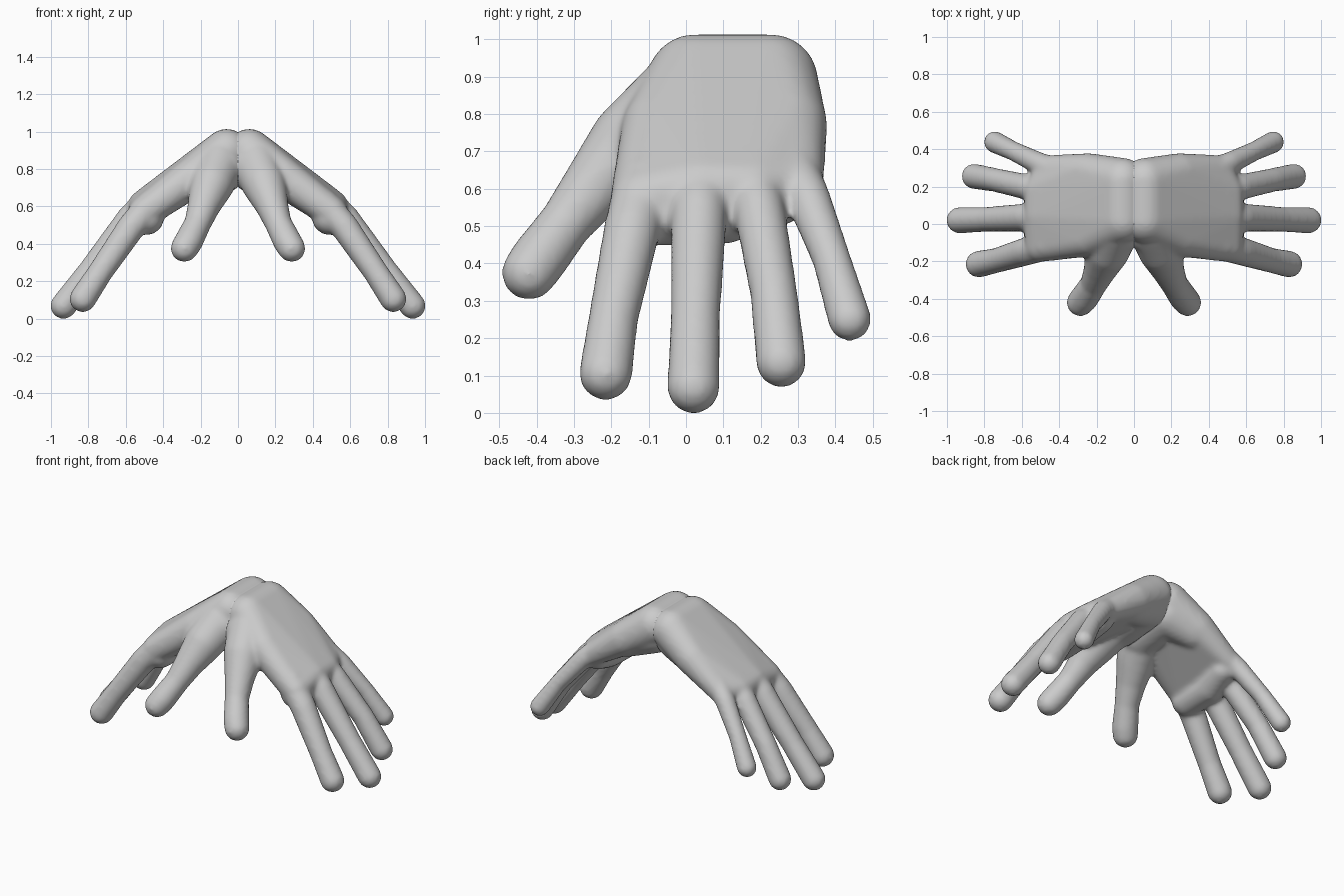
import bpy, bmesh
from mathutils import Vector, Matrix

if "Cube" in bpy.data.objects:
    bpy.data.objects.remove(bpy.data.objects["Cube"])

skin = bpy.data.materials.new("plain grey")
skin.diffuse_color = (0.6, 0.6, 0.6, 1)
skin.use_nodes = True
skin.node_tree.nodes["Principled BSDF"].inputs["Base Color"].default_value = skin.diffuse_color
GROW = 0.004  # makes up for the shrinkage of smoothing


def hull(bm, balls):
    """Add the skin stretched over a group of balls (x, y, z, radius)."""
    part = bmesh.new()
    for x, y, z, r in balls:
        bmesh.ops.create_icosphere(part, subdivisions=3, radius=r + GROW,
                                   matrix=Matrix.Translation((x, y, z)))
    res = bmesh.ops.convex_hull(part, input=part.verts[:])
    junk = {e for e in res["geom_interior"] + res["geom_unused"]
            if isinstance(e, bmesh.types.BMVert)}
    bmesh.ops.delete(part, geom=list(junk), context='VERTS')
    mesh = bpy.data.meshes.new("hull")
    part.to_mesh(mesh)
    part.free()
    bm.from_mesh(mesh)
    bpy.data.meshes.remove(mesh)


def chain(bm, balls):
    """Add a tapered limb running through the balls."""
    for a, b in zip(balls, balls[1:]):
        hull(bm, [a, b])


bm = bmesh.new()

# palm: wrist, middle and knuckles
hull(bm, [(0.06, 0.02, 0.89, 0.12), (0.06, 0.23, 0.89, 0.12),
          (0.24, -0.07, 0.76, 0.10), (0.24, 0.275, 0.77, 0.10),
          (0.50, -0.12, 0.57, 0.08), (0.50, 0.04, 0.60, 0.085),
          (0.50, 0.18, 0.60, 0.08), (0.45, 0.30, 0.62, 0.065)])
# pads under the knuckles
chain(bm, [(0.49, -0.10, 0.54, 0.09), (0.49, 0.10, 0.545, 0.09),
           (0.46, 0.25, 0.58, 0.075)])
# heel of the palm
chain(bm, [(0.09, -0.03, 0.80, 0.13), (0.08, 0.20, 0.83, 0.13),
           (0.24, 0.25, 0.75, 0.10)])
# thumb
chain(bm, [(0.10, -0.02, 0.82, 0.13), (0.14, -0.14, 0.72, 0.115),
           (0.18, -0.24, 0.61, 0.085), (0.215, -0.32, 0.51, 0.068),
           (0.265, -0.395, 0.41, 0.073), (0.287, -0.42, 0.375, 0.070)])
# index finger
chain(bm, [(0.46, -0.11, 0.61, 0.078), (0.57, -0.145, 0.49, 0.072),
           (0.735, -0.195, 0.25, 0.063), (0.83, -0.215, 0.105, 0.068)])
# middle finger
chain(bm, [(0.45, 0.045, 0.65, 0.075), (0.57, 0.035, 0.54, 0.072),
           (0.785, 0.025, 0.26, 0.063), (0.933, 0.02, 0.068, 0.067)])
# ring finger
chain(bm, [(0.45, 0.17, 0.64, 0.075), (0.56, 0.195, 0.55, 0.065),
           (0.74, 0.235, 0.32, 0.060), (0.855, 0.255, 0.135, 0.064)])
# little finger
chain(bm, [(0.41, 0.275, 0.66, 0.07), (0.51, 0.325, 0.58, 0.056),
           (0.645, 0.39, 0.41, 0.048), (0.745, 0.438, 0.25, 0.055)])

mesh = bpy.data.meshes.new("hands")
bm.to_mesh(mesh)
bm.free()
mesh.materials.append(skin)
hands = bpy.data.objects.new("hands", mesh)
bpy.context.collection.objects.link(hands)

# fuse the parts, soften the joins, then mirror the hand at the wrist
remesh = hands.modifiers.new("fuse", 'REMESH')
remesh.mode = 'VOXEL'
remesh.voxel_size = 0.012
remesh.use_smooth_shade = True
soft = hands.modifiers.new("soften", 'SMOOTH')
soft.factor = 0.5
soft.iterations = 12
mirror = hands.modifiers.new("other hand", 'MIRROR')
mirror.use_axis = (True, False, False)
mirror.use_bisect_axis = (True, False, False)
mirror.merge_threshold = 0.001
